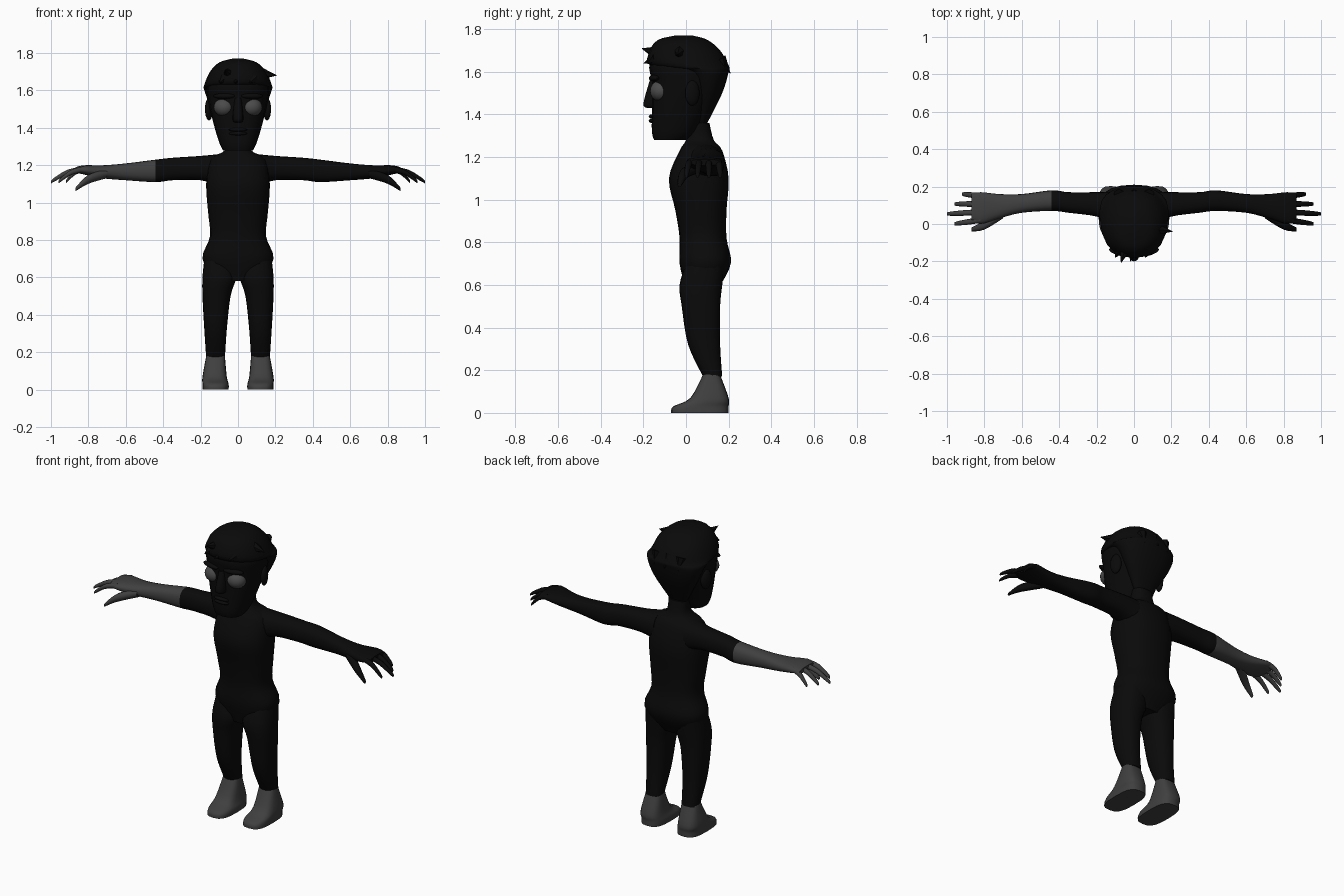
import bpy, bmesh, math
from mathutils import Vector

cube = bpy.data.objects.get("Cube")
if cube:
    bpy.data.objects.remove(cube, do_unlink=True)


def make_material(name, value):
    material = bpy.data.materials.new(name)
    material.use_nodes = True
    colour = (value, value, value, 1)
    material.diffuse_color = colour
    shader = material.node_tree.nodes["Principled BSDF"]
    shader.inputs["Base Color"].default_value = colour
    return material


BLACK = make_material("matte black", .003)
GREY = make_material("dark grey", .05)
EYE = make_material("eye grey", .07)


def finish(name, bm, materials, rule=None):
    """Turn a bmesh into a smooth shaded object; the rule picks a material per face."""
    bmesh.ops.recalc_face_normals(bm, faces=bm.faces)
    if rule:
        for face in bm.faces:
            face.material_index = rule(face.calc_center_median())
    mesh = bpy.data.meshes.new(name)
    bm.to_mesh(mesh)
    bm.free()
    for material in materials:
        mesh.materials.append(material)
    part = bpy.data.objects.new(name, mesh)
    bpy.context.collection.objects.link(part)
    bpy.ops.object.select_all(action='DESELECT')
    bpy.context.view_layer.objects.active = part
    part.select_set(True)
    bpy.ops.object.shade_smooth_by_angle(angle=math.radians(50))
    return part


def smooth_rows(rows, steps=4):
    """Add rows between the given ones along a smooth curve."""
    result = []
    for index in range(len(rows) - 1):
        start, end = rows[index], rows[index + 1]
        before = rows[max(index - 1, 0)]
        after = rows[min(index + 2, len(rows) - 1)]
        for step in range(steps):
            t = step / steps
            ease = t * t * (3 - 2 * t)
            leave, arrive = t * (1 - t) ** 2 / 2, t * t * (t - 1) / 2
            result.append([a + (b - a) * ease + (b - p) * leave + (n - a) * arrive
                           for p, a, b, n in zip(before, start, end, after)])
    return result + [rows[-1]]


def rounded(low, high, wave, power):
    """Point on one side of a superellipse spanning low to high."""
    bulge = math.copysign(abs(wave) ** (2 / power), wave)
    return (low + high) / 2 + (high - low) / 2 * bulge


def loft(name, rows, materials, along_x=False, side=1, power=2.4, sides=20, rule=None):
    """Skin rounded sections given as (position, low, high, low, high)."""
    bm = bmesh.new()
    rings = []
    for position, u_low, u_high, v_low, v_high in smooth_rows(rows):
        ring = []
        for index in range(sides):
            angle = math.tau * index / sides
            u = rounded(u_low, u_high, math.cos(angle), power)
            v = rounded(v_low, v_high, math.sin(angle), power)
            x, y, z = (position, u, v) if along_x else (u, v, position)
            ring.append(bm.verts.new((x * side, y, z)))
        rings.append(ring)
    for lower, upper in zip(rings, rings[1:]):
        for index in range(sides):
            bm.faces.new((lower[index - 1], lower[index], upper[index], upper[index - 1]))
    bm.faces.new(rings[0])
    bm.faces.new(rings[-1])
    return finish(name, bm, materials, rule)


def symmetric(rows):
    """Expand (height, half width, front, back) to full sections."""
    return [(height, -half, half, front, back) for height, half, front, back in rows]


def ball(name, centre, size, material, turn=0):
    bm = bmesh.new()
    bmesh.ops.create_uvsphere(bm, u_segments=16, v_segments=10, radius=1)
    bmesh.ops.scale(bm, vec=size, verts=bm.verts)
    part = finish(name, bm, [material])
    part.location = centre
    part.rotation_euler.z = turn


def hair_tuft(base, tip):
    bm = bmesh.new()
    base, tip = Vector(base), Vector(tip)
    direction = tip - base
    bmesh.ops.create_cone(bm, segments=6, radius1=.03, radius2=0,
                          depth=direction.length, cap_ends=True)
    part = finish("hair_tuft", bm, [BLACK])
    part.location = (base + tip) / 2
    part.rotation_euler = direction.to_track_quat('Z', 'Y').to_euler()


# Torso and neck
loft("torso", symmetric([
    (.58, .12, 0, .15), (.7, .19, -.03, .21), (.82, .15, -.03, .19), (.95, .16, -.05, .19),
    (1.1, .17, -.08, .2), (1.23, .15, -.03, .17), (1.28, .07, 0, .13), (1.36, .06, .02, .11),
]), [BLACK])

# Head with jaw, nose and mouth
loft("head", symmetric([
    (1.28, .08, -.15, 0), (1.32, .1, -.16, .05), (1.42, .13, -.16, .1),
    (1.55, .16, -.16, .16), (1.64, .16, -.17, .17), (1.74, .08, -.1, .1),
]), [BLACK])
loft("nose", symmetric([
    (1.43, .02, -.18, -.1), (1.45, .03, -.2, -.1), (1.56, .02, -.17, -.1),
]), [BLACK], sides=12)
for height in (1.37, 1.39):
    ball("lip", (0, -.16, height), (.05, .015, .01), BLACK)

# Hair from nape to crown, with loose tufts
loft("hair", symmetric([
    (1.36, .06, .05, .1), (1.5, .14, .03, .17), (1.6, .18, -.02, .2), (1.63, .18, -.17, .2),
    (1.7, .15, -.17, .16), (1.75, .1, -.13, .1), (1.77, .03, -.05, .03),
]), [BLACK], power=2.2)
for x in (-.08, 0, .08):
    hair_tuft((x, -.14, 1.66), (x - .02, abs(x) / 4 - .2, 1.64))
    hair_tuft((x, .16, 1.66), (x, .21 - abs(x) / 4, 1.59))
hair_tuft((-.05, -.14, 1.69), (-.07, -.21, 1.71))
hair_tuft((.13, -.03, 1.69), (.21, -.04, 1.68))

# Limb sections for one side
ARM = [(.1, 0, .17, 1.09, 1.26), (.2, .04, .17, 1.12, 1.25), (.35, .06, .17, 1.12, 1.24),
       (.44, .07, .18, 1.11, 1.23), (.6, .06, .16, 1.12, 1.21), (.72, .03, .16, 1.13, 1.2),
       (.82, 0, .17, 1.15, 1.2), (.87, .02, .16, 1.16, 1.19)]
THUMB = [(.7, .03, .1, 1.13, 1.18), (.8, -.03, .02, 1.1, 1.15), (.87, -.04, -.02, 1.06, 1.08)]
LEG = [(.7, .02, .18, 0, .18), (.6, .01, .19, -.03, .17), (.5, .04, .19, -.02, .16),
       (.32, .06, .18, .01, .16), (.17, .07, .17, .08, .17)]
FOOT = [(0, .05, .19, -.07, .2), (.03, .05, .19, -.06, .2), (.07, .06, .19, .02, .2),
        (.18, .07, .17, .08, .16)]


def finger_rows(index):
    """Fan the fingers out and curl them down towards thinner tips."""
    rows = []
    for t in (0, .5, .9, 1):
        x = .82 + (.18 - .04 * abs(2 - index)) * t
        y = .15 - .043 * index + .01 * (1 - index) * t
        z = 1.18 - .07 * t * t
        radius = .015 * (1 - t ** 6 / 2)
        rows.append((x, y - radius, y + radius, z - radius, z + radius))
    return rows


for side, label in ((1, "left"), (-1, "right")):
    # Bare forearm on the right only
    skin = BLACK if side > 0 else GREY
    loft(label + "_arm", ARM, [BLACK, skin], True, side,
         rule=lambda centre: int(abs(centre.x) > .44))
    for index in range(4):
        loft(label + "_finger", finger_rows(index), [skin], True, side, 2, 10)
    loft(label + "_thumb", THUMB, [skin], True, side, 2, 10)
    # Trouser leg and foot
    loft(label + "_leg", LEG, [BLACK], side=side)
    loft(label + "_foot", FOOT, [GREY], side=side, power=3)
    # Eye, brow and ear
    ball(label + "_eye", (side * .077, -.122, 1.51), (.054, .047, .048), EYE, side * .3)
    ball(label + "_brow", (side * .075, -.15, 1.57), (.06, .02, .015), BLACK, side * .25)
    ball(label + "_ear", (side * .155, .03, 1.5), (.02, .035, .06), BLACK, side * .3)
